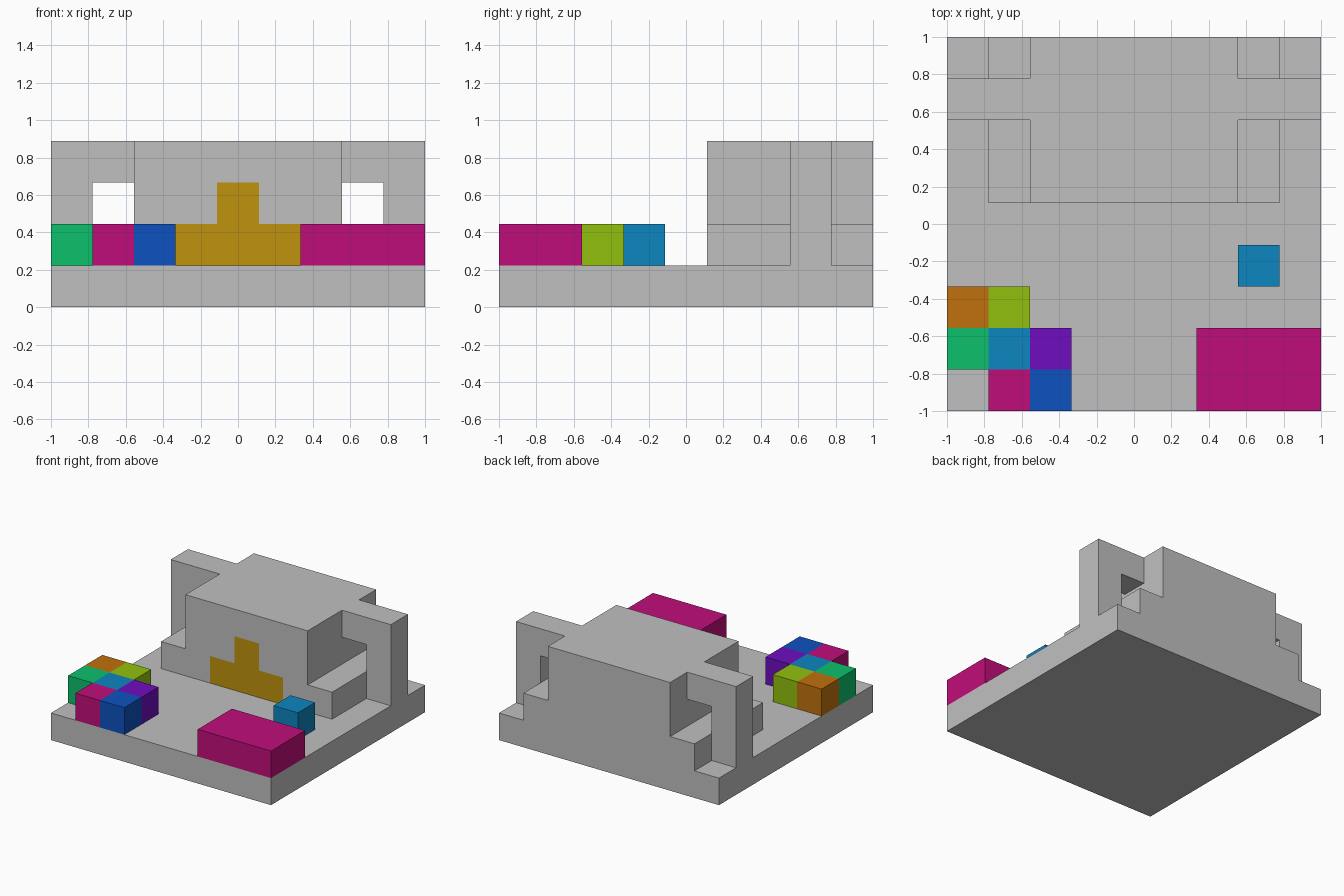
import bpy
import bmesh
from mathutils import Vector

cube = bpy.data.objects.get("Cube")
if cube:
    bpy.data.objects.remove(cube, do_unlink=True)

U = 2 / 9  # one grid cell


def material(name, rgb):
    lin = [(c / 255 / 12.92) if c < 11 else ((c / 255 + 0.055) / 1.055) ** 2.4 for c in rgb]
    m = bpy.data.materials.new(name)
    m.use_nodes = True
    m.diffuse_color = (*lin, 1)
    m.node_tree.nodes["Principled BSDF"].inputs["Base Color"].default_value = (*lin, 1)
    return m


MATS = {name: material(name, rgb) for name, rgb in {
    "grey": (192, 192, 192), "magenta": (192, 13, 122), "gold": (192, 146, 13),
    "sky blue": (13, 134, 192), "green": (13, 192, 108), "lime": (146, 192, 13),
    "purple": (110, 13, 192), "blue": (13, 82, 192), "orange": (192, 113, 13)}.items()}


def build(name, boxes):
    """Join grid boxes (colour, x range, y range, z range) into one clean outer shell."""
    cells = {}
    for colour, xs, ys, zs in boxes:  # later boxes repaint earlier ones
        for x in range(*xs):
            for y in range(*ys):
                for z in range(*zs):
                    cells[x, y, z] = colour
    colours = list(dict.fromkeys(cells.values()))
    bm = bmesh.new()
    for cell, colour in cells.items():
        for axis in range(3):
            for sign in (-1, 1):
                near = list(cell)
                near[axis] += sign
                if tuple(near) in cells:
                    continue
                n, a = Vector((0, 0, 0)), Vector((0, 0, 0))
                n[axis], a[(axis + 1) % 3] = sign / 2, 0.5
                b = n.cross(a) * 2
                centre = Vector(cell) + Vector((0.5, 0.5, 0.5)) + n
                corners = (centre - a - b, centre + a - b, centre + a + b, centre - a + b)
                face = bm.faces.new([bm.verts.new(p * U - Vector((1, 1, 0))) for p in corners])
                face.material_index = colours.index(colour)
    bmesh.ops.remove_doubles(bm, verts=bm.verts, dist=0.001)
    bmesh.ops.dissolve_limit(bm, angle_limit=0.01, verts=bm.verts, edges=bm.edges,
                             delimit={'MATERIAL'})
    mesh = bpy.data.meshes.new(name)
    bm.to_mesh(mesh)
    bm.free()
    for c in colours:
        mesh.materials.append(MATS[c])
    obj = bpy.data.objects.new(name, mesh)
    bpy.context.collection.objects.link(obj)
    return obj


# Base slab and main hall
hall = [("grey", (0, 9), (0, 9), (0, 1)),
        ("grey", (2, 7), (5, 9), (1, 4))]
# Side ledges, outer pillars and the bridges that join them to the hall
for ledge, pillar in ((1, 0), (7, 8)):
    hall += [("grey", (ledge, ledge + 1), (5, 9), (1, 2)),
             ("grey", (pillar, pillar + 1), (7, 8), (1, 4)),
             ("grey", (ledge, ledge + 1), (7, 8), (3, 4))]
# Stepped doorway painted flush into the front wall
hall += [("gold", (3, 6), (5, 6), (1, 2)),
         ("gold", (4, 5), (5, 6), (2, 3))]
build("hall_and_base", hall)

# Cluster of coloured blocks in the front corner
pile = {(1, 0): "magenta", (2, 0): "blue", (0, 1): "green", (1, 1): "sky blue",
        (2, 1): "purple", (0, 2): "orange", (1, 2): "lime"}
build("block_cluster", [(c, (x, x + 1), (y, y + 1), (1, 2)) for (x, y), c in pile.items()])

# Loose blocks on the other side
build("long_block", [("magenta", (6, 9), (0, 2), (1, 2))])
build("single_block", [("sky blue", (7, 8), (3, 4), (1, 2))])
